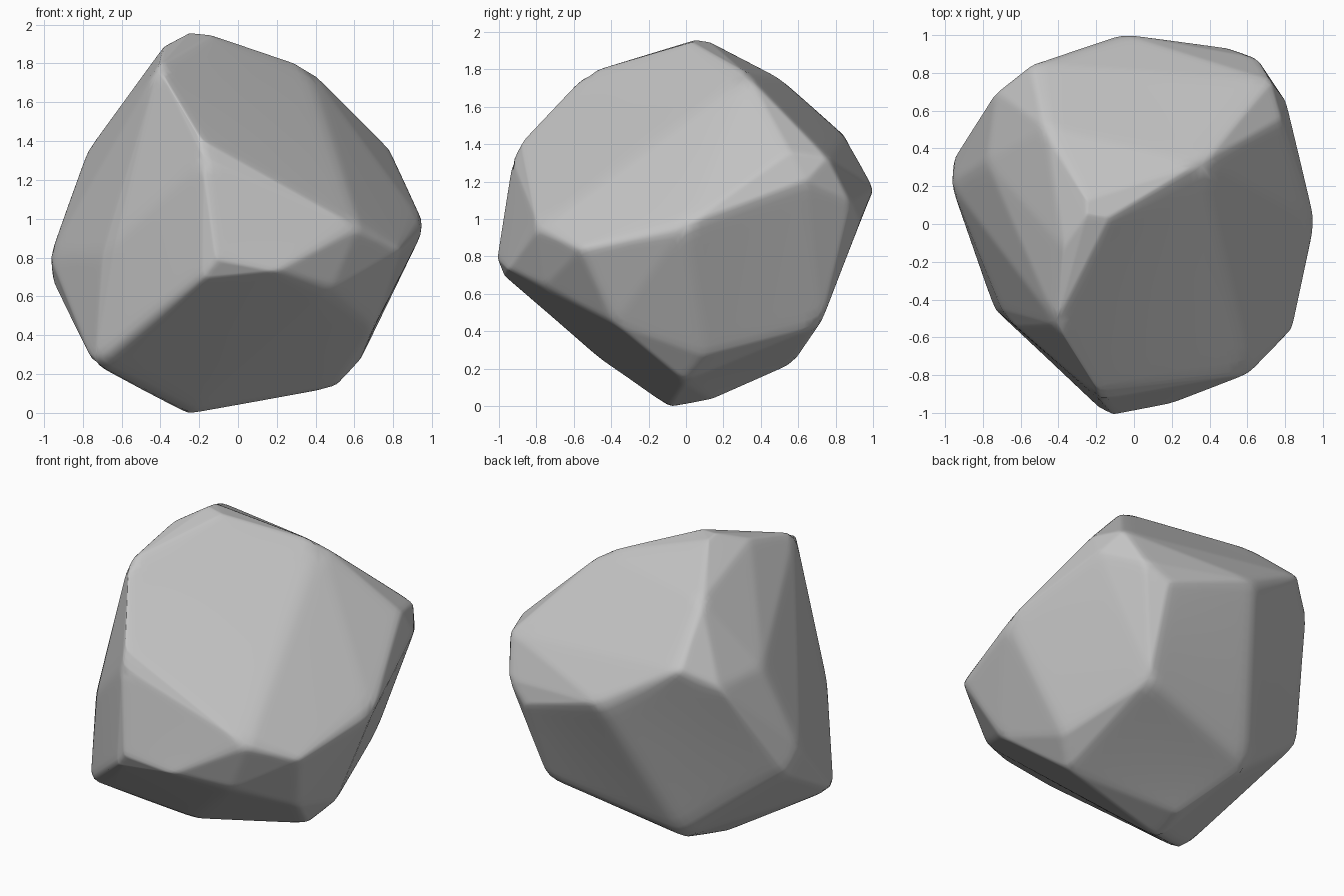
import bpy, bmesh, math

if "Cube" in bpy.data.objects:
    bpy.data.objects.remove(bpy.data.objects["Cube"], do_unlink=True)

# One stone colour
stone = bpy.data.materials.new("grey_stone")
stone.use_nodes = True
colour = (0.55, 0.55, 0.55, 1)
stone.diffuse_color = colour
bsdf = stone.node_tree.nodes["Principled BSDF"]
bsdf.inputs["Base Color"].default_value = colour
bsdf.inputs["Roughness"].default_value = 0.8

# Corners of the chipped boulder, from the top down
crown = [(-.25, .05, 1.957), (-.13, .03, 1.945), (-.25, .13, 1.945), (-.38, -.12, 1.89),
         (-.33, .26, 1.88), (.36, .32, 1.78), (-.41, -.53, 1.78), (-.47, .51, 1.75)]
shoulder = [(-.54, .85, 1.45), (-.73, .70, 1.33), (-.78, .33, 1.34), (-.19, -.88, 1.41),
            (-.18, -.93, 1.31), (.78, .55, 1.36), (.72, .76, 1.33), (-.08, 1.01, 1.17)]
waist = [(.81, .64, 1.20), (.65, .88, 1.09), (.51, .93, .98), (.90, .28, 1.08),
         (.965, -.01, .96), (.84, -.56, .84), (.62, -.79, .96), (.20, -.95, .73),
         (-.11, -1.01, .79), (-.19, -.97, .69), (-.97, .21, .81), (-.96, .34, .69),
         (-.70, -.45, .82), (-.63, -.54, .88)]
foot = [(-.57, -.63, .43), (-.74, -.45, .24), (-.27, -.10, -.01), (-.22, .14, .035),
        (-.39, .58, .23), (.50, -.01, .13), (.63, .10, .27), (.48, .72, .43),
        (.70, -.38, .44), (.48, -.76, .63)]

# Boulder body: convex hull of the corners, with nearly flat facets joined
bm = bmesh.new()
for p in crown + shoulder + waist + foot:
    bm.verts.new(p)
hull = bmesh.ops.convex_hull(bm, input=bm.verts)
bmesh.ops.delete(bm, geom=[v for v in hull["geom_interior"] if isinstance(v, bmesh.types.BMVert)],
                 context="VERTS")
bmesh.ops.recalc_face_normals(bm, faces=bm.faces)
bmesh.ops.dissolve_limit(bm, angle_limit=math.radians(6), verts=bm.verts, edges=bm.edges)
mesh = bpy.data.meshes.new("boulder")
bm.to_mesh(mesh)
bm.free()
mesh.materials.append(stone)
boulder = bpy.data.objects.new("boulder", mesh)
bpy.context.collection.objects.link(boulder)
bpy.context.view_layer.objects.active = boulder
boulder.select_set(True)

# Split the flat facets finely, then wear the ridges round
split = boulder.modifiers.new("fine_facets", "SUBSURF")
split.subdivision_type = "SIMPLE"
split.levels = split.render_levels = 4
wear = boulder.modifiers.new("worn_ridges", "SMOOTH")
wear.factor = 0.5
wear.iterations = 6
bpy.ops.object.shade_smooth()
